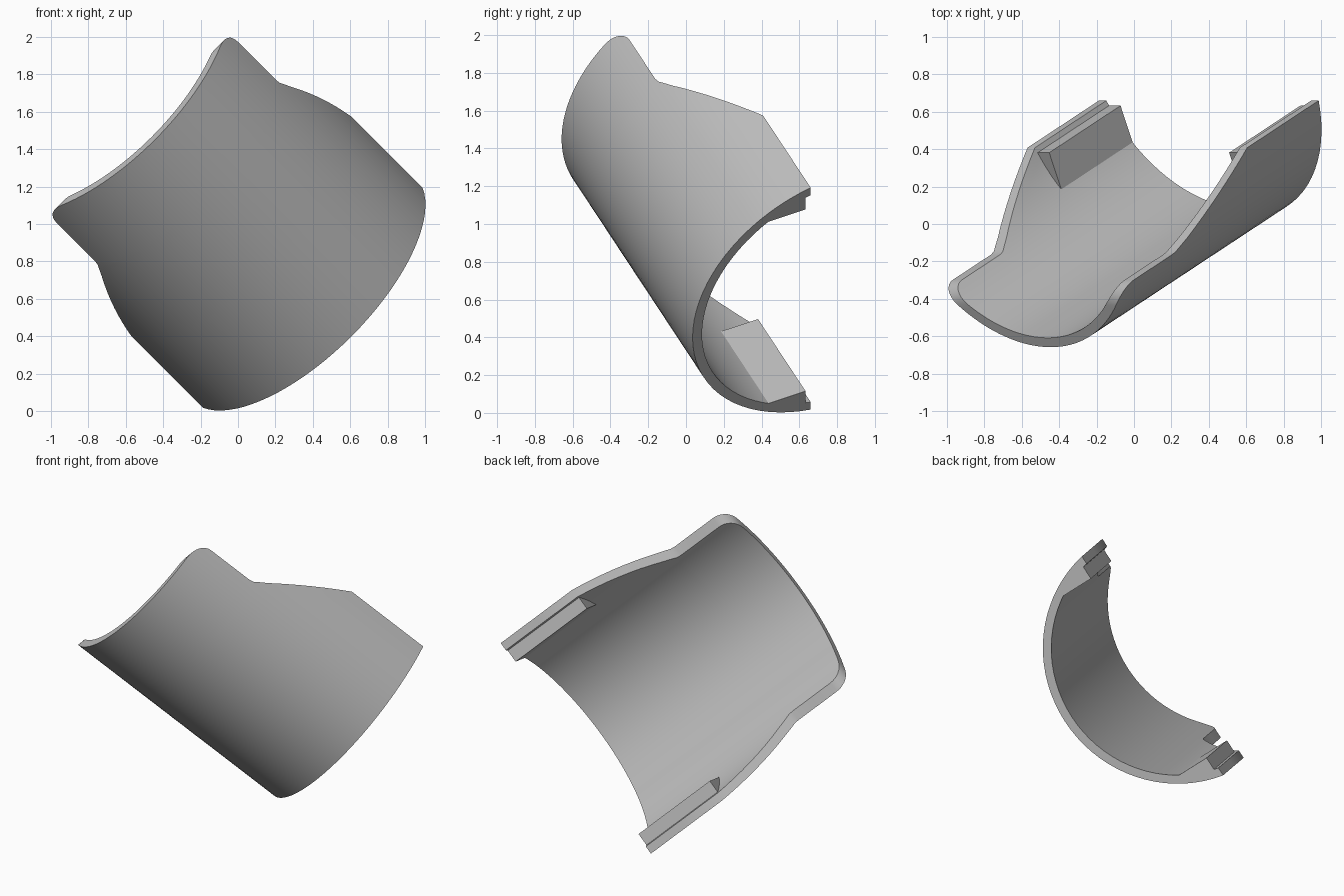
import bpy, bmesh, math
from mathutils import Vector

if "Cube" in bpy.data.objects:
    bpy.data.objects.remove(bpy.data.objects["Cube"], do_unlink=True)

# Local frame of the tilted guard: across, depth (towards the opening), along (downwards)
TILT = math.radians(25)
S, C, H = math.sin(TILT), math.cos(TILT), math.sqrt(0.5)
ACROSS = Vector((H, 0, H))
DEPTH = Vector((-S * H, C, S * H))
ALONG = Vector((C * H, S, -C * H))
ORIGIN = Vector((0.40, 0.66, 0.605))

OUTER, INNER, CENTRE = 0.845, 0.79, 0.155   # radii and depth of the arc centre
SEGMENTS = 36
LENGTH = 1.64
PAD_LENGTH = 0.595


def place(u, w, d):
    return ORIGIN + ACROSS * u + DEPTH * w + ALONG * d


grey = bpy.data.materials.new("plain_grey")
grey.use_nodes = True
grey.diffuse_color = (0.5, 0.5, 0.5, 1)
grey.node_tree.nodes["Principled BSDF"].inputs["Base Color"].default_value = (0.5, 0.5, 0.5, 1)


def loft(name, rings, cap_strips=False):
    """Skin closed rings of points and cap both ends."""
    bm = bmesh.new()
    rows = [[bm.verts.new(p) for p in ring] for ring in rings]
    n = len(rows[0])
    for a, b in zip(rows, rows[1:]):
        for i in range(n):
            j = (i + 1) % n
            bm.faces.new((a[i], a[j], b[j], b[i]))
    for row in (rows[0], rows[-1]):
        if cap_strips:
            for i in range(n // 2 - 1):
                bm.faces.new((row[i], row[i + 1], row[n - 2 - i], row[n - 1 - i]))
        else:
            bm.faces.new(row)
    bmesh.ops.recalc_face_normals(bm, faces=bm.faces)
    mesh = bpy.data.meshes.new(name)
    bm.to_mesh(mesh)
    bm.free()
    mesh.materials.append(grey)
    obj = bpy.data.objects.new(name, mesh)
    bpy.context.collection.objects.link(obj)
    return obj


# Side outline of the shell: wide wings, sloped shoulder, narrow end with rounded corner
stations = [(0, 0), (-0.3, 0), (-0.596, 0)]
for i in range(1, 9):
    t = i / 9
    stations.append((-0.596 - 0.575 * t, -0.33 * t))
stations += [(-1.165, -0.322), (-1.19, -0.335), (-1.22, -0.34), (-1.38, -0.34)]
for i in range(9):
    a = math.radians(90) * i / 8
    stations.append((-LENGTH + 0.1 * (1 - math.sin(a)), -0.44 + 0.1 * math.cos(a)))


def arc(radius, depth, along):
    limit = math.acos((CENTRE - depth) / radius)
    angles = [limit * (2 * i / SEGMENTS - 1) for i in range(SEGMENTS + 1)]
    return [place(radius * math.sin(t), CENTRE - radius * math.cos(t), along) for t in angles]


shell = loft("curved_shell",
             [arc(OUTER, w, d) + arc(INNER, w, d)[::-1] for d, w in stations], True)

bpy.ops.object.select_all(action='DESELECT')
shell.select_set(True)
bpy.context.view_layer.objects.active = shell
bpy.ops.object.shade_smooth_by_angle(angle=math.radians(35))

# Thickened flat pads inside both wing tips, set slightly below the rim
pad_section = [(0.68, -0.03), (0.79, -0.03), (0.75, -0.18), (0.69, -0.27), (0.68, -0.25)]
for name, side in (("left_edge_pad", 1), ("right_edge_pad", -1)):
    loft(name, [[place(side * u, w, d) for u, w in pad_section] for d in (0, -PAD_LENGTH)])
